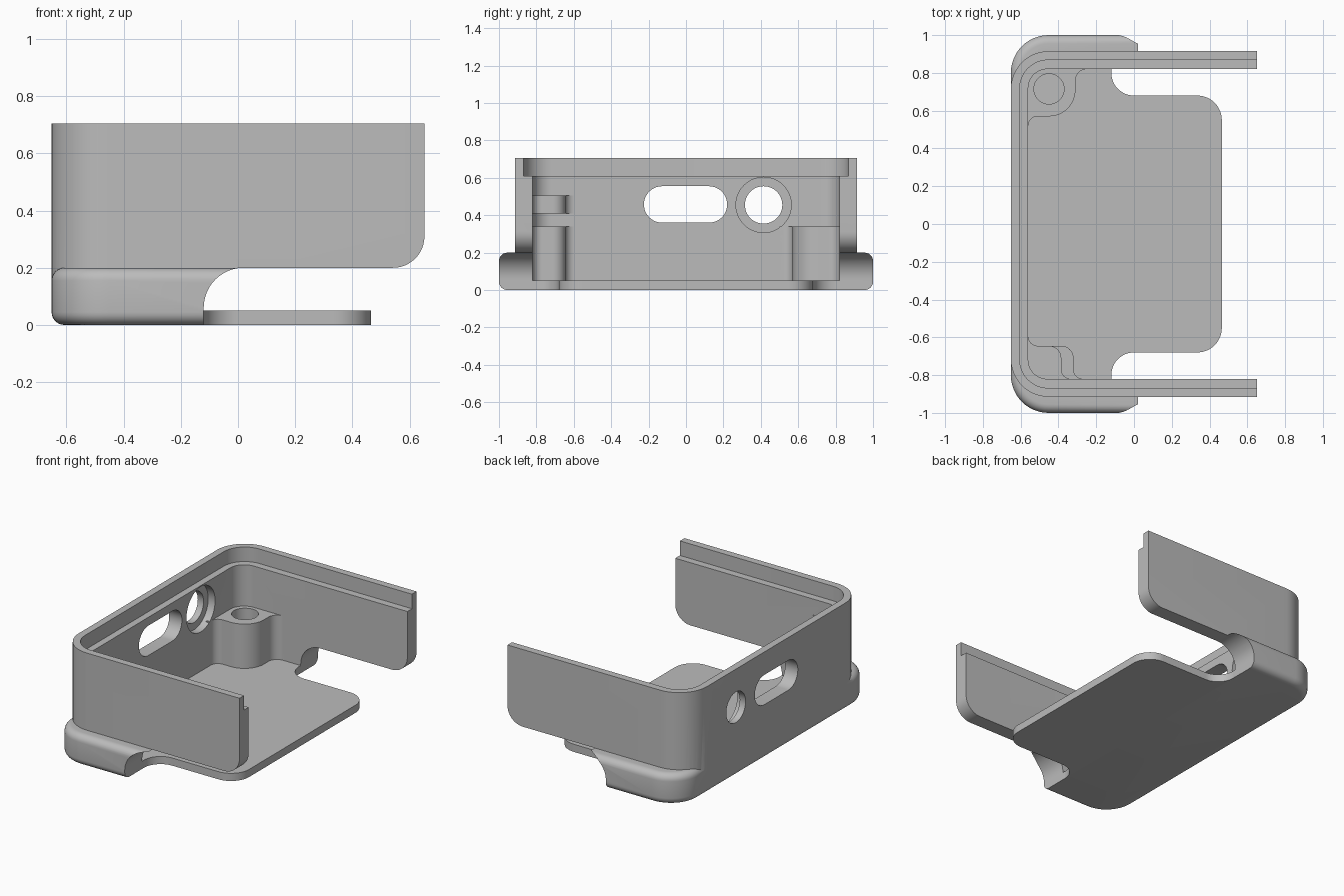
import bpy, bmesh, math
from mathutils import Vector

if "Cube" in bpy.data.objects:
    bpy.data.objects.remove(bpy.data.objects["Cube"], do_unlink=True)

grey = bpy.data.materials.new("plain grey")
grey.use_nodes = True
COLOUR = (0.5, 0.5, 0.5, 1)
grey.diffuse_color = COLOUR
grey.node_tree.nodes["Principled BSDF"].inputs["Base Color"].default_value = COLOUR


def rounded(corners, steps=12):
    """Outline of right-angled corners (a, b, radius), each one filleted."""
    out = []
    for i, (a, b, r) in enumerate(corners):
        p = Vector((a, b))
        if r == 0:
            out.append(p)
            continue
        u = (Vector(corners[i - 1][:2]) - p).normalized() * r
        v = (Vector(corners[(i + 1) % len(corners)][:2]) - p).normalized() * r
        for k in range(steps + 1):
            t = math.pi / 2 * k / steps
            out.append(p + u + v - v * math.cos(t) - u * math.sin(t))
    return [p for i, p in enumerate(out) if (p - out[i - 1]).length > 1e-4]


def rect(a0, a1, b0, b1, r):
    return rounded([(a0, b0, r), (a1, b0, r), (a1, b1, r), (a0, b1, r)])


def tray(back, front, half, r):
    """Plan with rounded back corners and square front ends."""
    return rounded([(back, -half, r), (front, -half, 0),
                    (front, half, 0), (back, half, r)])


def prism(name, outline, lo, hi, axis="z", bevel=0):
    place = {"x": lambda a, b, h: (h, a, b),
             "y": lambda a, b, h: (a, h, b),
             "z": lambda a, b, h: (a, b, h)}[axis]
    bm = bmesh.new()
    low = [bm.verts.new(place(p.x, p.y, lo)) for p in outline]
    high = [bm.verts.new(place(p.x, p.y, hi)) for p in outline]
    rims = [bm.faces.new(low), bm.faces.new(high)]
    for i in range(len(low)):
        bm.faces.new((low[i - 1], low[i], high[i], high[i - 1]))
    bmesh.ops.recalc_face_normals(bm, faces=bm.faces)
    if bevel:
        edges = [e for f in rims for e in f.edges]
        bmesh.ops.bevel(bm, geom=edges, offset=bevel, segments=6,
                        profile=0.5, affect="EDGES")
    mesh = bpy.data.meshes.new(name)
    bm.to_mesh(mesh)
    bm.free()
    mesh.materials.append(grey)
    obj = bpy.data.objects.new(name, mesh)
    bpy.context.collection.objects.link(obj)
    return obj


def combine(body, tool, operation):
    mod = body.modifiers.new("join", "BOOLEAN")
    mod.operation, mod.solver, mod.object = operation, "EXACT", tool
    bpy.ops.object.select_all(action="DESELECT")
    bpy.context.view_layer.objects.active = body
    body.select_set(True)
    bpy.ops.object.modifier_apply(modifier=mod.name)
    bpy.data.objects.remove(tool, do_unlink=True)


BACK, FRONT = -0.652, 0.652
INNER = -0.56

# Walls standing on a wider, soft-edged skirt
shell = prism("case_shell", tray(BACK, FRONT, 0.915, 0.2), 0.1, 0.705)
skirt = prism("skirt", tray(BACK, 0.3, 1.0, 0.2), 0, 0.2, bevel=0.045)
combine(shell, skirt, "UNION")

# Cavity, lid rebate and the opening under the side walls
combine(shell, prism("cavity", tray(INNER, 1, 0.82, 0.1), 0.05, 1), "DIFFERENCE")
combine(shell, prism("rebate", tray(-0.605, 1, 0.868, 0.15), 0.61, 1), "DIFFERENCE")
opening = rounded([(-0.12, -0.1, 0), (-0.12, 0.2, 0.14), (FRONT, 0.2, 0.11),
                   (FRONT, 0.4, 0), (0.8, 0.4, 0), (0.8, -0.1, 0)])
combine(shell, prism("side_opening", opening, -1.2, 1.2, "y"), "DIFFERENCE")

# Ports through the back wall, the round one recessed from inside
ports = [("slot_port", rect(-0.225, 0.22, 0.36, 0.555, 0.0975), -0.8),
         ("round_port", rect(0.315, 0.515, 0.355, 0.555, 0.1), -0.8),
         ("port_recess", rect(0.267, 0.563, 0.307, 0.603, 0.148), -0.61)]
for name, outline, start in ports:
    combine(shell, prism(name, outline, start, -0.5, "x"), "DIFFERENCE")


def corner_post(name, side, tip_x, tip_y, r, flare, z0, z1):
    """Post filling a back corner, flared into both walls."""
    wall, deep = 0.82 * side, 0.84 * side
    y = tip_y * side
    start = y - 0.07 * side
    outline = rounded([(INNER, start, 0), (INNER, y, 0.05), (tip_x, y, r),
                       (tip_x, wall, flare), (tip_x + 0.08, wall, 0),
                       (tip_x + 0.08, deep, 0), (-0.58, deep, 0), (-0.58, start, 0)])
    combine(shell, prism(name, outline, z0, z1), "UNION")


# Screw post in one corner, a two-part clip post in the other
corner_post("screw_post", 1, -0.31, 0.57, 0.14, 0.06, 0.04, 0.34)
combine(shell, prism("screw_hole", rect(-0.53, -0.37, 0.635, 0.795, 0.08), 0.1, 0.5),
        "DIFFERENCE")
corner_post("clip_base", -1, -0.32, 0.645, 0.065, 0.05, 0.04, 0.34)
corner_post("clip_top", -1, -0.385, 0.645, 0.065, 0.05, 0.41, 0.505)

# Floor tongue reaching out of the open side
tongue = rounded([(-0.12, -0.8, 0), (-0.12, -0.68, 0.12), (0.465, -0.68, 0.13),
                  (0.465, 0.68, 0.13), (-0.12, 0.68, 0.12), (-0.12, 0.8, 0)])
floor = prism("floor_tongue", tongue, 0, 0.05)

for obj in (shell, floor):
    bpy.ops.object.select_all(action="DESELECT")
    bpy.context.view_layer.objects.active = obj
    obj.select_set(True)
    bpy.ops.object.shade_smooth_by_angle(angle=math.radians(30))
